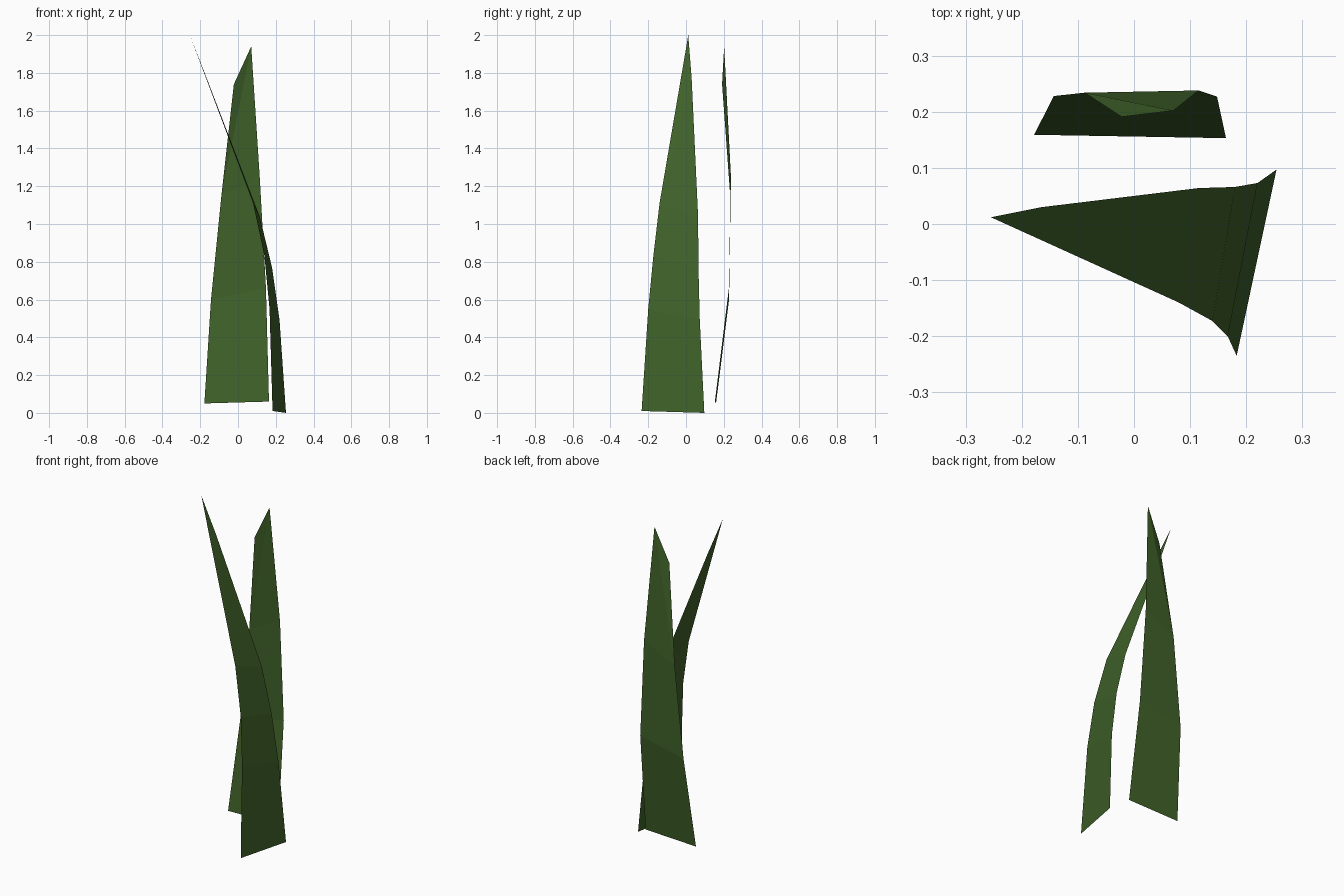
import bpy

if "Cube" in bpy.data.objects:
    bpy.data.objects.remove(bpy.data.objects["Cube"])

# Shared grass material
green = bpy.data.materials.new("grass_green")
green.diffuse_color = (0.05, 0.12, 0.022, 1)
green.use_nodes = True
green.node_tree.nodes["Principled BSDF"].inputs["Base Color"].default_value = green.diffuse_color


def blade(name, left, right, tip):
    """Flat-shaded paper-thin strip between two edges, closed by a pointed tip."""
    n, m = len(left), len(right)
    verts = left + right + [tip]
    t = n + m
    k = min(n, m)
    faces = [(i, n + i, n + i + 1, i + 1) for i in range(k - 1)]
    # the longer edge carries one extra point just below the tip
    faces.append((k - 1, n + k - 1, t) if m <= n else (k - 1, n + k, t))
    if n > k:
        faces.append((k - 1, t, k))
    if m > k:
        faces.append((k - 1, n + k - 1, n + k))
    mesh = bpy.data.meshes.new(name)
    mesh.from_pydata(verts, [], faces)
    mesh.materials.append(green)
    obj = bpy.data.objects.new(name, mesh)
    bpy.context.collection.objects.link(obj)
    return obj


# Upright blade at the back
blade("back_blade",
      [(-0.178, 0.159, 0.05), (-0.143, 0.228, 0.60), (-0.088, 0.234, 1.15), (-0.022, 0.191, 1.74)],
      [(0.164, 0.153, 0.06), (0.148, 0.227, 0.66), (0.115, 0.238, 1.25)],
      (0.07, 0.202, 1.94))

# Blade at the side, arching over to the left
blade("arching_blade",
      [(0.183, -0.235, 0.01), (0.167, -0.20, 0.55), (0.14, -0.173, 0.83), (0.08, -0.14, 1.11)],
      [(0.254, 0.097, 0.0), (0.22, 0.073, 0.49), (0.18, 0.066, 0.77), (0.115, 0.064, 1.04),
       (-0.165, 0.03, 1.77)],
      (-0.255, 0.012, 2.0))
